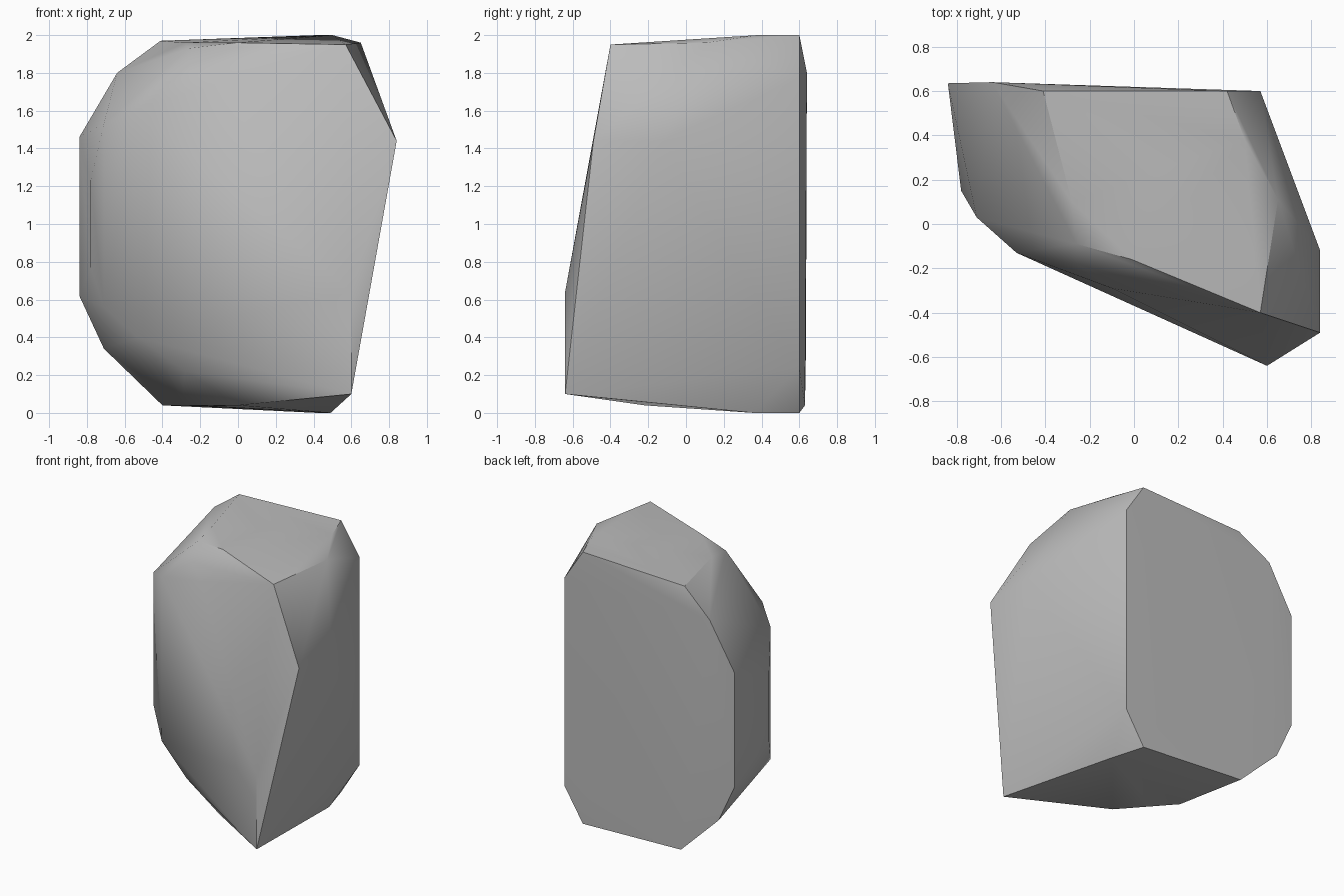
import bpy, bmesh, math

default = bpy.data.objects.get("Cube")
if default:
    bpy.data.objects.remove(default, do_unlink=True)

# Single stone material
stone = bpy.data.materials.new("grey_stone")
stone.use_nodes = True
grey = (0.5, 0.5, 0.5, 1)
stone.diffuse_color = grey
bsdf = stone.node_tree.nodes["Principled BSDF"]
bsdf.inputs["Base Color"].default_value = grey
bsdf.inputs["Roughness"].default_value = 0.9

# Corner points of the chipped boulder, grouped by region
top_rim = [(-.41, .60, 1.97), (.42, .60, 2), (.50, .38, 2), (.65, .11, 1.96),
           (.57, -.40, 1.95), (-.01, -.16, 1.96), (-.26, -.09, 1.93), (-.28, .10, 1.96)]
bottom_rim = [(.42, .60, 0), (.49, .36, 0), (.60, -.64, .10), (0, -.22, .04),
              (-.15, -.02, .035), (-.30, .12, .04), (-.40, .63, .04)]
back_rim = [(.57, .60, 1.77), (.57, .60, .24), (-.64, .64, 1.80), (-.84, .635, 1.46),
            (-.84, .635, .62), (-.71, .635, .34)]
side_ridge = [(.84, -.49, 1.44), (.84, -.12, 1.44), (.60, -.64, .64)]
rounded_front = [(-.78, .15, 1.23), (-.78, .15, .77), (-.71, .03, 1.53), (-.71, .03, .56),
                 (-.53, -.13, 1.61), (-.53, -.13, .40), (-.26, -.18, 1.81),
                 (-.10, -.29, 1.75), (-.28, -.20, .22)]

# Wrap the corners in a hull and merge coplanar facets
bm = bmesh.new()
for group in (top_rim, bottom_rim, back_rim, side_ridge, rounded_front):
    for p in group:
        bm.verts.new(p)
hull = bmesh.ops.convex_hull(bm, input=bm.verts[:])
loose = [v for v in bm.verts if not v.link_faces]
bmesh.ops.delete(bm, geom=loose, context="VERTS")
bmesh.ops.dissolve_limit(bm, angle_limit=math.radians(1), verts=bm.verts[:], edges=bm.edges[:])
bmesh.ops.recalc_face_normals(bm, faces=bm.faces[:])

mesh = bpy.data.meshes.new("boulder")
bm.to_mesh(mesh)
bm.free()
mesh.materials.append(stone)
boulder = bpy.data.objects.new("boulder", mesh)
bpy.context.collection.objects.link(boulder)

# Soft facets, with the strong breaks kept sharp
bpy.ops.object.select_all(action="DESELECT")
boulder.select_set(True)
bpy.context.view_layer.objects.active = boulder
bpy.ops.object.shade_smooth_by_angle(angle=math.radians(35))
